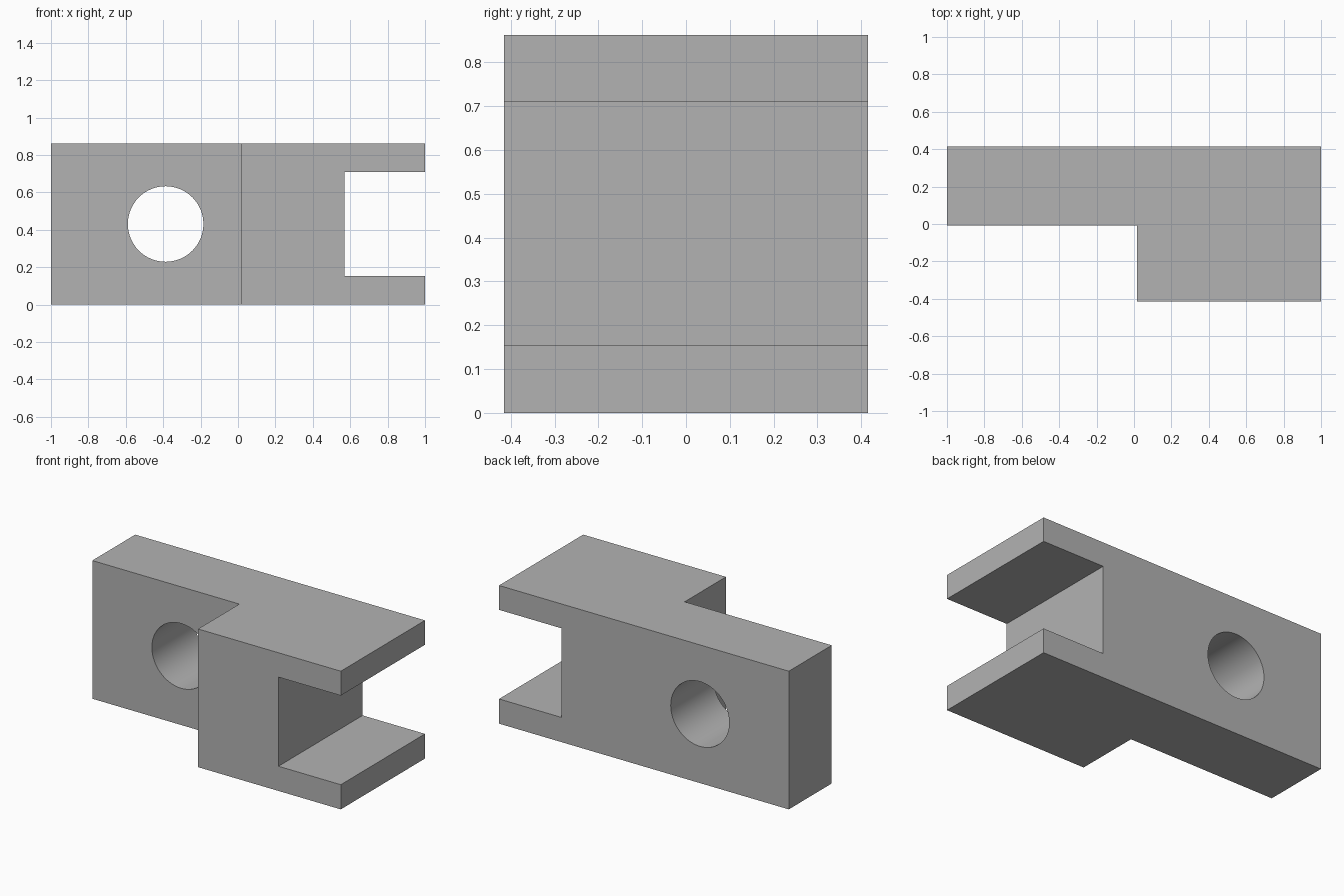
import bpy, bmesh, math

if "Cube" in bpy.data.objects:
    bpy.data.objects.remove(bpy.data.objects["Cube"])

HEIGHT = 0.862
HALF_DEPTH = 0.415

grey = bpy.data.materials.new("light grey")
grey.diffuse_color = (0.45, 0.45, 0.45, 1)
grey.use_nodes = True
grey.node_tree.nodes["Principled BSDF"].inputs["Base Color"].default_value = grey.diffuse_color


def finish(name, bm):
    bmesh.ops.recalc_face_normals(bm, faces=bm.faces)
    mesh = bpy.data.meshes.new(name)
    bm.to_mesh(mesh)
    bm.free()
    mesh.materials.append(grey)
    obj = bpy.data.objects.new(name, mesh)
    bpy.context.collection.objects.link(obj)
    return obj


def prism(name, outline, direction):
    """Extrude a closed 3D outline along a direction."""
    bm = bmesh.new()
    face = bm.faces.new([bm.verts.new(p) for p in outline])
    out = bmesh.ops.extrude_face_region(bm, geom=[face])
    verts = [v for v in out["geom"] if isinstance(v, bmesh.types.BMVert)]
    bmesh.ops.translate(bm, verts=verts, vec=direction)
    return finish(name, bm)


def cut(target, cutter):
    mod = target.modifiers.new(cutter.name, 'BOOLEAN')
    mod.operation = 'DIFFERENCE'
    mod.solver = 'EXACT'
    mod.object = cutter
    cutter.hide_render = True
    cutter.hide_set(True)


# L-shaped body: thin plate on the left, full-depth block on the right
profile = [(-1, HALF_DEPTH), (-1, -0.008), (0.015, -0.008),
           (0.015, -HALF_DEPTH), (1, -HALF_DEPTH), (1, HALF_DEPTH)]
body = prism("clevis_body", [(x, y, 0) for x, y in profile], (0, 0, HEIGHT))

# Open slot that leaves two fork arms
slot = [(0.57, 0.154), (1.2, 0.154), (1.2, 0.71), (0.57, 0.71)]
cut(body, prism("slot_cutter", [(x, -0.6, z) for x, z in slot], (0, 1.2, 0)))

# Round pin hole through the plate
SIDES = 64
ring = [(-0.387 + 0.202 * math.cos(2 * math.pi * i / SIDES), -0.6,
         HEIGHT / 2 + 0.202 * math.sin(2 * math.pi * i / SIDES))
        for i in range(SIDES)]
cut(body, prism("pin_hole_cutter", ring, (0, 1.2, 0)))

# Apply the cuts, then smooth only the hole wall
bpy.context.view_layer.objects.active = body
body.select_set(True)
for mod in list(body.modifiers):
    bpy.ops.object.modifier_apply(modifier=mod.name)
bpy.ops.object.shade_smooth_by_angle(angle=math.radians(30))
